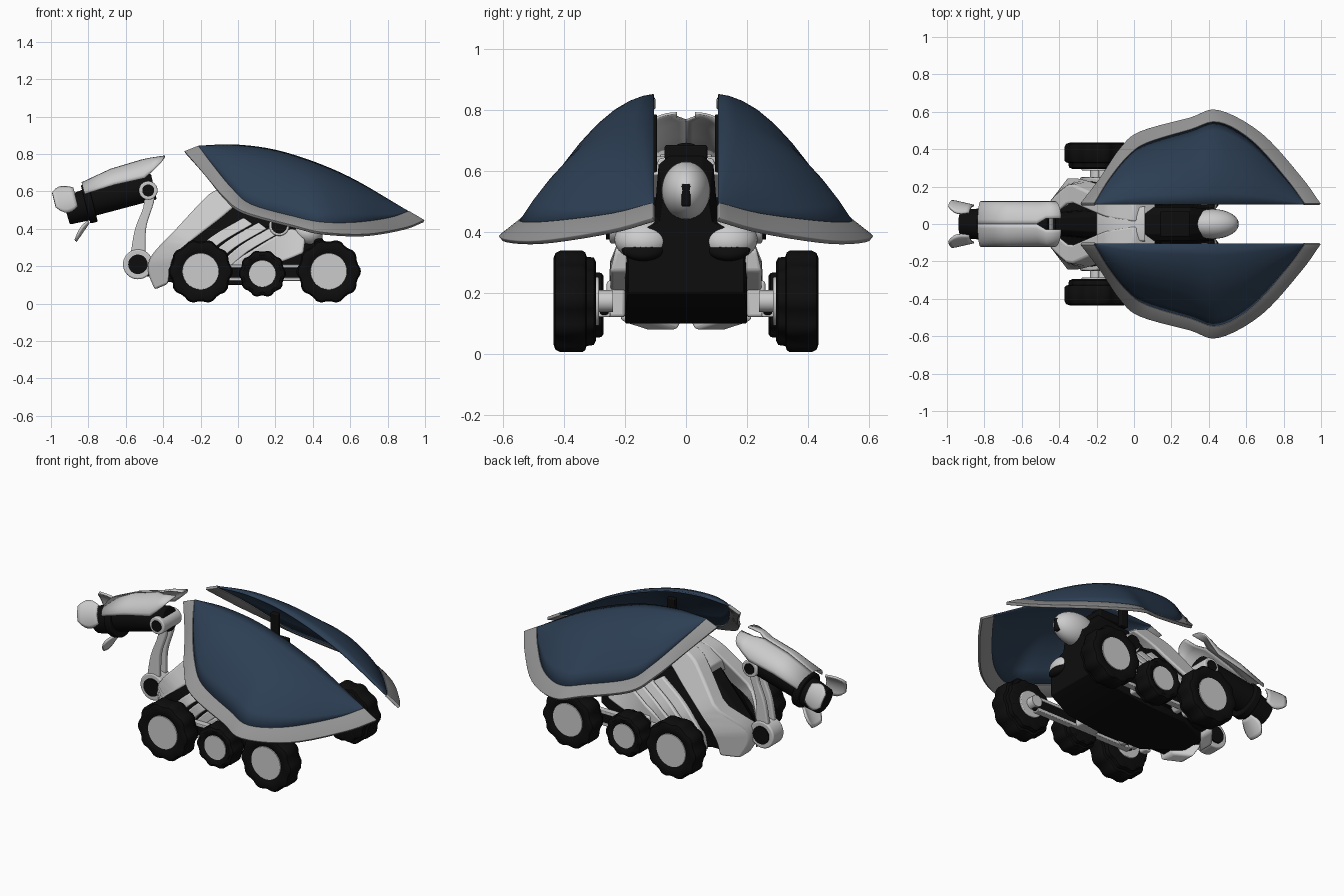
import bpy, bmesh, math
from mathutils import Vector, Matrix

if "Cube" in bpy.data.objects:
    bpy.data.objects.remove(bpy.data.objects["Cube"])


def material(name, c):
    m = bpy.data.materials.new(name)
    m.diffuse_color = (*c, 1)
    m.use_nodes = True
    m.node_tree.nodes["Principled BSDF"].inputs["Base Color"].default_value = m.diffuse_color
    return m


BLACK = material("black", (.004, .004, .004))
BLUE = material("solar_blue", (.026, .05, .09))
TRIM = material("trim_grey", (.29, .29, .29))


def finish(name, bm, mat=None, mirror=False, bevel=0, solid=0, angle=35):
    bmesh.ops.recalc_face_normals(bm, faces=bm.faces[:])
    me = bpy.data.meshes.new(name)
    bm.to_mesh(me)
    bm.free()
    me.shade_smooth()
    me.set_sharp_from_angle(angle=math.radians(angle))
    ob = bpy.data.objects.new(name, me)
    bpy.context.collection.objects.link(ob)
    if mat:
        me.materials.append(mat)
    if solid:
        m = ob.modifiers.new("solid", 'SOLIDIFY')
        m.thickness, m.offset = solid, 0
    if bevel:
        m = ob.modifiers.new("bevel", 'BEVEL')
        m.width, m.segments = bevel, 3
    if mirror:
        m = ob.modifiers.new("mirror", 'MIRROR')
        m.use_axis = (False, True, False)
        m.use_mirror_merge = False
    return ob


def loft(name, rings, closed=True, cap=True, **kw):
    bm = bmesh.new()
    rows = [[bm.verts.new(p) for p in r] for r in rings]
    n = len(rows[0])
    for a, b in zip(rows, rows[1:]):
        for i in range(n if closed else n - 1):
            j = (i + 1) % n
            bm.faces.new((a[i], a[j], b[j], b[i]))
    if cap and closed:
        bm.faces.new(rows[0])
        bm.faces.new(rows[-1])
    return finish(name, bm, **kw)


def rod(name, p0, p1, r0, r1=None, seg=40, **kw):
    p0, p1 = Vector(p0), Vector(p1)
    d = p1 - p0
    mx = Matrix.Translation((p0 + p1) / 2) @ d.to_track_quat('Z', 'Y').to_matrix().to_4x4()
    bm = bmesh.new()
    bmesh.ops.create_cone(bm, cap_ends=True, segments=seg, radius1=r0,
                          radius2=r0 if r1 is None else r1, depth=d.length, matrix=mx)
    return finish(name, bm, **kw)


def ball(name, c, r, tilt=0, **kw):
    mx = Matrix.Translation(c) @ Matrix.Rotation(tilt, 4, 'Y') @ Matrix.Diagonal((*r, 1))
    bm = bmesh.new()
    bmesh.ops.create_uvsphere(bm, u_segments=32, v_segments=16, radius=1, matrix=mx)
    return finish(name, bm, **kw)


def box(name, c, s, **kw):
    bm = bmesh.new()
    bmesh.ops.create_cube(bm, size=1, matrix=Matrix.Translation(c) @ Matrix.Diagonal((*s, 1)))
    return finish(name, bm, **kw)


def spline(pts, k=5):
    P = [Vector(p) for p in pts]
    P = [2 * P[0] - P[1]] + P + [2 * P[-1] - P[-2]]
    out = []
    for i in range(1, len(P) - 2):
        a, b, c, d = P[i - 1:i + 3]
        for j in range(k):
            t = j / k
            out.append(.5 * (2 * b + (c - a) * t + (2 * a - 5 * b + 4 * c - d) * t * t
                             + (3 * b - a - 3 * c + d) * t ** 3))
    return out + [P[-2]]


def flank(x, z):  # outer half width of the hull
    return .25 - .4 * max(0, z - .3) - 1.3 * max(0, -.35 - x)


def ribbon(name, pairs, depth, yf=flank, **kw):
    # band in the side view, given as rows of its two edges x0, z0, x1, z1
    rings = []
    for a, b, c, d in spline(pairs, 4):
        ya, yc = yf(a, b), yf(c, d)
        rings.append([(a, ya, b), (c, yc, d), (c, yc - depth, d), (a, ya - depth, b)])
    return loft(name, rings, mirror=True, **kw)


# Solar wings: blue panel and grey rim
outer = spline([(-.285, .105, .81), (-.18, .24, .69), (-.075, .4, .565), (.03, .49, .485),
                (.30, .565, .41), (.45, .605, .375), (.68, .48, .365), (.89, .25, .40), (.995, .105, .44)])
inner = spline([(-.21, .105, .84), (-.13, .235, .735), (-.03, .36, .61), (.07, .43, .525),
                (.30, .50, .46), (.45, .54, .43), (.63, .44, .43), (.81, .24, .455), (.91, .105, .49)])
ridge = spline([(-.21, .105, .84), (0, .105, .845), (.25, .105, .805), (.57, .105, .685), (.91, .105, .49)], 12)


def ridge_at(x):
    for a, b in zip(ridge, ridge[1:]):
        if x <= b.x:
            return a.lerp(b, (x - a.x) / (b.x - a.x))
    return ridge[-1]


rows = []
for p in inner:
    e = ridge_at(p.x)
    b = .23 * (e.z - p.z)
    rows.append([e.lerp(p, s / 8) + Vector((0, .25, .95)) * b * 4 * s / 8 * (1 - s / 8) for s in range(9)])
loft("solar_panel", rows, closed=False, mat=BLUE, mirror=True, solid=.01)
loft("wing_rim", [[p, q] for p, q in zip(inner, outer)], closed=False, mat=TRIM, mirror=True,
     solid=.018, bevel=.003)
box("wing_strut", (.17, .11, .69), (.05, .03, .19), mat=BLACK, mirror=True, bevel=.005)

# Dark core body
core = [(-.42, .12, .19, .25, .08, .05), (-.2, .1, .34, .49, .19, .07), (.05, .1, .4, .62, .2, .09),
        (.3, .13, .41, .65, .2, .09), (.43, .2, .39, .53, .19, .075)]
loft("core_body", [[(x, -w, zb), (x, w, zb), (x, w, zm), (x, v * 1.15, zm + .04), (x, v, zt - .03),
                    (x, v * .6, zt), (x, -v * .6, zt), (x, -v, zt - .03), (x, -v * 1.15, zm + .04),
                    (x, -w, zm)] for x, zb, zm, zt, w, v in core], mat=BLACK, bevel=.008)
ribbon("side_backing", [(-.38, .13, .1, .15), (-.35, .25, .2, .22), (-.22, .37, .26, .28),
                        (-.05, .52, .28, .42)], .06, yf=lambda x, z: flank(x, z) - .022, mat=BLACK)
box("hinge_block", (.22, 0, .66), (.16, .14, .05), mat=BLACK, bevel=.008)

# Light spine cover and tail hood
loft("spine_cover", [[(x, -.105, z - .07), (x, -.09, z - .01), (x, -.04, z), (x, .04, z), (x, .09, z - .01),
                      (x, .105, z - .07)] for x, z in ((-.2, .53), (-.13, .60), (-.04, .635), (.06, .65))],
     bevel=.006)
ball("tail_hood", (.42, 0, .535), (.14, .08, .095))
box("tail_slot", (.545, 0, .52), (.03, .03, .075), mat=BLACK, bevel=.008)

# Hull side bands
ribbon("front_hull", [(-.445, .075, -.375, .105), (-.48, .17, -.36, .2), (-.46, .26, -.33, .27),
                      (-.33, .40, -.23, .35), (-.2, .54, -.1, .45), (-.13, .60, 0, .53),
                      (.0, .65, .12, .59)], .1, bevel=.012)
for i, (dx, dz, w) in enumerate(((0, 0, .04), (.08, -.025, .035), (.15, -.05, .03))):
    ribbon("side_band_%d" % (i + 1), [(-.29 + dx, .12, -.29 + w + dx, .12),
                                      (-.255 + dx, .25 + dz, -.24 + w + dx, .225 + dz),
                                      (-.14 + dx, .36 + dz, -.13 + w + dx, .325 + dz),
                                      (.03 + dx, .46 + dz, .04 + w + dx, .425 + dz)], .05, bevel=.007)
ribbon("rear_side_panel", [(-.05, .21, .0, .14), (.08, .29, .11, .17), (.18, .35, .2, .21),
                           (.29, .40, .28, .24), (.36, .34, .35, .27)], .08, bevel=.012)
rod("pivot_ring", (.22, .15, .417), (.22, .25, .417), .055, mirror=True, bevel=.006)
rod("pivot_cap", (.22, .2, .417), (.22, .262, .417), .042, mat=BLACK, mirror=True)

# Rear lamp hoods
ball("rear_lamp_hood", (.37, .14, .375), (.085, .095, .066), tilt=.35, mirror=True)
ball("rear_lamp", (.405, .14, .345), (.06, .072, .033), tilt=.5, mat=BLACK, mirror=True)

# Wheels: lobed tyre, rim, hub and axle
tyre = [(.10, .55), (.02, .66), (0, .84), (.05, .95), (.16, 1), (.68, 1), (.75, .96), (.78, .88),
        (.95, .86), (1, .78), (1, .4)]
for name, x, z, r, yo in (("front", -.2, .172, .166, .435), ("middle", .13, .16, .122, .41),
                          ("rear", .485, .172, .166, .435)):
    rings = []
    for f, k in tyre:
        ring = []
        for i in range(80):
            a = math.tau * i / 80
            q = r * k * (1 + (.035 * math.tanh(2 * math.cos(10 * a)) if k > .8 else 0))
            ring.append((x + q * math.cos(a), yo - .14 * f, z + q * math.sin(a)))
        rings.append(ring)
    loft(name + "_tyre", rings, mat=BLACK, mirror=True)
    rod(name + "_rim", (x, yo - .03, z), (x, yo - .006, z), r * .62, r * .58, mirror=True)
    rod(name + "_hub", (x, .285, z), (x, .31, z), r * .48, mirror=True, bevel=.004)
    rod(name + "_axle", (x, .24, z), (x, .29, z), .035, mirror=True)

# Rocker beam joining the wheels on each side
box("rocker_beam", (.14, .268, .165), (.7, .03, .075), mat=BLACK, mirror=True, bevel=.01)
for z in (.13, .2):
    box("rocker_rail", (.14, .268, z), (.66, .04, .018), mirror=True, bevel=.004)
box("rocker_mount", (.13, .23, .18), (.14, .06, .12), mirror=True, bevel=.01)

# Neck arm with elbow and head joint
rod("elbow_ring", (-.535, -.05, .21), (-.535, .05, .21), .08, bevel=.008)
rod("elbow_cap", (-.535, -.058, .21), (-.535, .058, .21), .052, mat=BLACK)
box("elbow_mount", (-.45, 0, .19), (.16, .07, .09), mat=BLACK, bevel=.01)
ribbon("neck_arm", [(-.575, .26, -.495, .26), (-.55, .40, -.49, .41), (-.505, .52, -.45, .54),
                    (-.505, .61, -.445, .61)], .03, yf=lambda x, z: .045, bevel=.008)
rod("neck_joint", (-.48, -.085, .605), (-.48, .085, .605), .05, bevel=.006)
rod("neck_joint_cap", (-.48, -.09, .605), (-.48, .09, .605), .032, mat=BLACK)

# Head barrel, collar and lens
rod("head_barrel", (-.45, 0, .625), (-.81, 0, .545), .07, .085, mat=BLACK, bevel=.008)
rod("head_collar", (-.775, 0, .54), (-.815, 0, .53), .105, mat=BLACK, bevel=.006)
rod("head_muzzle", (-.80, 0, .53), (-.92, 0, .495), .085, .075, mat=BLACK, bevel=.006)

# Visor in two shells, parting towards the back
rings = []
for xt, zt, xb, zb, gap in ((-.835, .645, -.82, .585, 0), (-.68, .717, -.66, .635, 0),
                            (-.52, .765, -.5, .67, 0), (-.47, .776, -.455, .71, .03), (-.39, .788, -.42, .745, .03)):
    rings.append([(xb + (xt - xb) * math.cos(a), gap + (.118 - gap) * math.sin(a), zb + (zt - zb) * math.cos(a))
                  for a in (math.pi / 16 * i for i in range(9))])
loft("visor_shell", rings, closed=False, mirror=True, solid=.008)


# Petals round the lens, curved about the head axis
def petal(name, zc, a0, a1, s0, s1, r0, r1, mirror):
    axis, up = Vector((-.97, 0, -.24)), Vector((-.24, 0, .97))
    rows = []
    for i in range(7):
        t = i / 6
        mid, half = (a0 + a1) / 2, (a1 - a0) / 2 * (.75 + .25 * math.sin(math.pi * t)) * (1 - .4 * t ** 4)
        r = r0 + (r1 - r0) * t
        rows.append([Vector((-.84, 0, zc)) + axis * (s0 + (s1 - s0) * t)
                     + r * (up * math.cos(a) + Vector((0, .85 * math.sin(a), 0)))
                     for a in (math.radians(mid + half * (j / 4 - 1)) for j in range(9))])
    loft(name, rows, closed=False, mirror=mirror, solid=.012)


petal("upper_petal", .535, 30, 105, .02, .135, .115, .145, True)
petal("lower_petal", .515, 145, 215, -.02, .07, .09, .17, False)
